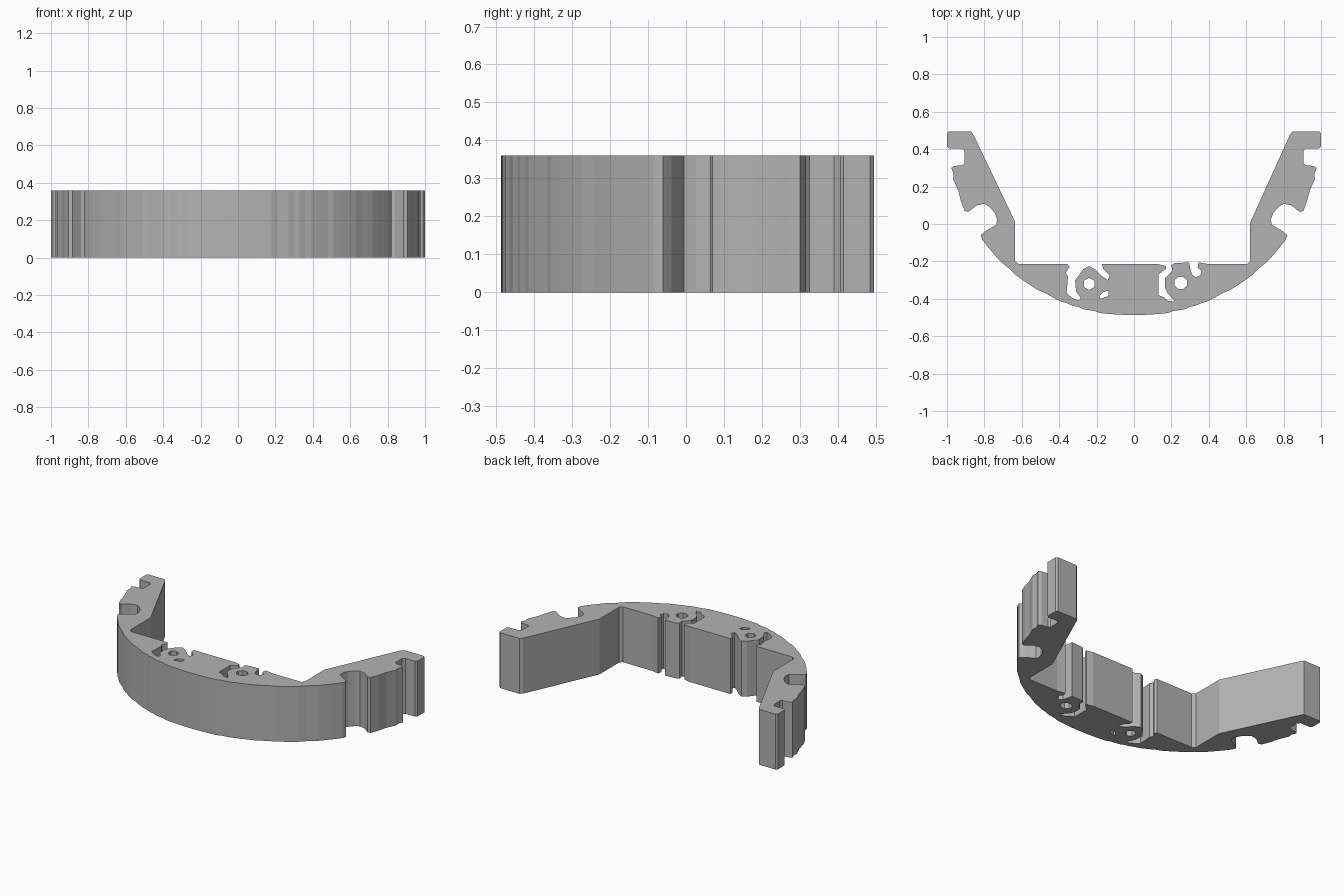
import bpy
import bmesh
import math

HEIGHT = 0.36
ARC_RADIUS = 1.017
ARC_CENTRE_Y = 0.527

default_cube = bpy.data.objects.get("Cube")
if default_cube:
    bpy.data.objects.remove(default_cube, do_unlink=True)


def make_material(name, colour):
    material = bpy.data.materials.new(name)
    material.use_nodes = True
    material.diffuse_color = colour
    shader = material.node_tree.nodes["Principled BSDF"]
    shader.inputs["Base Color"].default_value = colour
    return material


def mirrored(points):
    """Flip a path across the x axis and reverse its direction."""
    return [(-x, y) for x, y in reversed(points)]


def ring(centre, radius, sides, stretch=1.0):
    """Closed polygon around a centre, for the pivot holes."""
    angles = [math.tau * i / sides + math.pi / sides for i in range(sides)]
    return [(centre[0] + radius * stretch * math.cos(a),
             centre[1] + radius * math.sin(a)) for a in angles]


def stepped_arc(start_x, end_x, steps):
    """Outer bow, with slight flats along the curve."""
    points = []
    for i in range(steps + 1):
        x = start_x + (end_x - start_x) * i / steps
        y = ARC_CENTRE_Y - math.sqrt(ARC_RADIUS ** 2 - x ** 2)
        flat = round(y / 0.02) * 0.02
        points.append((x, max(-0.49, 0.65 * y + 0.35 * flat)))
    return points


def extrude_outline(name, loops, height, material):
    """Fill closed loops (outline first, then holes) and extrude upwards."""
    bm = bmesh.new()
    edges = []
    for loop in loops:
        verts = [bm.verts.new((x, y, 0)) for x, y in loop]
        for a, b in zip(verts, verts[1:] + verts[:1]):
            edges.append(bm.edges.new((a, b)))
    bmesh.ops.triangle_fill(bm, edges=edges, use_beauty=True, use_dissolve=False)
    result = bmesh.ops.extrude_face_region(bm, geom=bm.faces[:], use_keep_orig=True)
    top = [g for g in result["geom"] if isinstance(g, bmesh.types.BMVert)]
    bmesh.ops.translate(bm, verts=top, vec=(0, 0, height))
    bmesh.ops.recalc_face_normals(bm, faces=bm.faces[:])
    mesh = bpy.data.meshes.new(name)
    bm.to_mesh(mesh)
    bm.free()
    mesh.materials.append(material)
    obj = bpy.data.objects.new(name, mesh)
    bpy.context.collection.objects.link(obj)
    return obj


# Notched outer side of an arm, from the tip down to the barb
arm_notches = [
    (.99, .495), (1, .485), (1, .415), (.99, .405), (.92, .405), (.905, .39),
    (.905, .325), (.915, .315), (.96, .31), (.977, .3), (.965, .27),
    (.967, .24), (.94, .18), (.925, .12), (.905, .07), (.885, .065),
    (.84, .1), (.8, .108), (.775, .093), (.745, .06), (.732, .025),
    (.737, -.005), (.795, -.038), (.82, -.06),
]

# Straight inner sides of the two arms
left_inner = [(.605, -.215), (.62, -.2), (.62, .005), (.835, .48), (.85, .495)]
right_inner = [(.615, -.215), (.635, -.2), (.635, .01), (.85, .46), (.87, .495)]

# Hooked slots around the right-hand boss, which stands free at the top
right_slots = [
    (-.355, -.215), (-.345, -.23), (-.365, -.26), (-.353, -.28),
    (-.36, -.37), (-.33, -.395), (-.295, -.41), (-.285, -.395),
    (-.31, -.36), (-.315, -.3), (-.295, -.275), (-.27, -.24),
    (-.24, -.225), (-.205, -.245), (-.17, -.28), (-.14, -.3),
    (-.13, -.275), (-.165, -.24), (-.17, -.215),
]

# Hooked slots around the left-hand boss, which reaches the inner wall
left_slots = [
    (.13, -.215), (.17, -.225), (.17, -.24), (.13, -.27), (.13, -.38),
    (.16, -.392), (.18, -.41), (.215, -.415), (.21, -.4), (.18, -.37),
    (.165, -.34), (.165, -.29), (.205, -.25), (.2, -.22), (.215, -.21),
    (.295, -.205), (.3, -.235), (.31, -.27), (.33, -.285), (.355, -.275),
    (.362, -.25), (.34, -.235), (.345, -.205), (.4, -.215),
]

# Whole outline, running clockwise from the right arm
outline = (mirrored(right_inner + arm_notches) + right_slots + left_slots
           + left_inner + arm_notches + stepped_arc(.81, -.81, 54))

# Pivot holes through the bosses and a small relief hole
right_pivot = ring((-.24, -.32), .033, 6)
left_pivot = ring((.25, -.315), .034, 8, stretch=1.1)
relief_hole = [(-.135, -.355), (-.135, -.385), (-.18, -.4), (-.185, -.385), (-.165, -.365)]

grey = make_material("plain_grey", (0.45, 0.45, 0.45, 1))
extrude_outline("curved_bracket", [outline, right_pivot, left_pivot, relief_hole],
                HEIGHT, grey)
